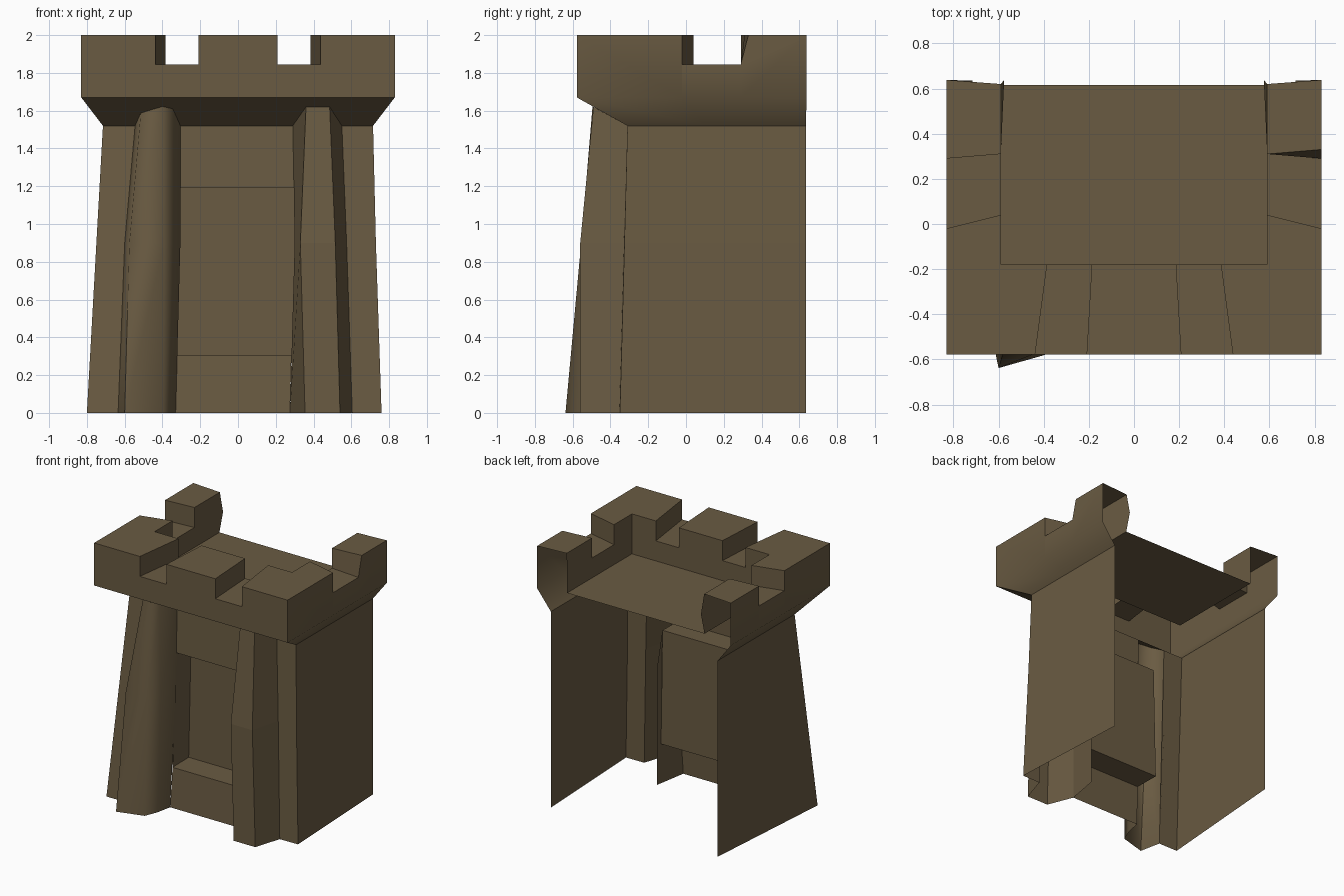
import bpy, math

if "Cube" in bpy.data.objects:
    bpy.data.objects.remove(bpy.data.objects["Cube"])

stone = bpy.data.materials.new("brown_stone")
stone.diffuse_color = (0.144, 0.105, 0.055, 1)
stone.use_nodes = True
stone.node_tree.nodes["Principled BSDF"].inputs["Base Color"].default_value = stone.diffuse_color


def make(name, faces, smooth=None):
    """Mesh object from a list of faces given as point tuples, sharing equal points."""
    index, polys = {}, []
    for f in faces:
        polys.append([index.setdefault(tuple(round(c, 4) for c in p), len(index)) for p in f])
    me = bpy.data.meshes.new(name)
    me.from_pydata(list(index), [], polys)
    me.materials.append(stone)
    ob = bpy.data.objects.new(name, me)
    bpy.context.collection.objects.link(ob)
    if smooth:
        bpy.ops.object.select_all(action='DESELECT')
        ob.select_set(True)
        bpy.context.view_layer.objects.active = ob
        bpy.ops.object.shade_smooth_by_angle(angle=math.radians(smooth))
    return ob


def loft(rows):
    """Quads between successive rows of points, rows going up, points left to right."""
    return [(a[i], a[i + 1], b[i + 1], b[i])
            for a, b in zip(rows, rows[1:]) for i in range(len(a) - 1)]


# Left wall and the flat strip beside the buttress
make("left_wall", loft([
    [(-0.715, 0.635, 0), (-0.8, -0.47, 0), (-0.635, -0.47, 0)],
    [(-0.715, 0.635, 1.52), (-0.715, -0.31, 1.52), (-0.545, -0.31, 1.52)]]))

# Rounded left buttress, three levels
make("left_buttress", loft([
    [(-0.635, -0.47, 0), (-0.6, -0.638, 0), (-0.395, -0.58, 0), (-0.355, -0.48, 0),
     (-0.33, -0.36, 0)],
    [(-0.6, -0.375, 0.9), (-0.575, -0.555, 0.9), (-0.39, -0.555, 0.9), (-0.335, -0.47, 0.9),
     (-0.305, -0.326, 0.9)],
    [(-0.545, -0.31, 1.52), (-0.515, -0.43, 1.588), (-0.4, -0.495, 1.622),
     (-0.345, -0.47, 1.61), (-0.305, -0.31, 1.52)]]), 75)

# Right wall with its flat-faced buttress
right = [
    [(0.275, -0.36, 0), (0.355, -0.56, 0), (0.54, -0.56, 0), (0.605, -0.352, 0),
     (0.76, -0.35, 0), (0.715, 0.635, 0)],
    [(0.30, -0.326, 0.9), (0.33, -0.56, 0.9), (0.515, -0.56, 0.9), (0.575, -0.328, 0.9),
     (0.73, -0.326, 0.9), (0.715, 0.635, 0.9)],
    [(0.29, -0.31, 1.52), (0.36, -0.49, 1.62), (0.485, -0.49, 1.62), (0.55, -0.31, 1.52),
     (0.715, -0.31, 1.52), (0.715, 0.635, 1.52)],
]
make("right_wall_and_buttress", loft(right))

# Front bay: sill, recessed panel, lintel (y, z, left x, right x)
bay = [(-0.36, 0, -0.33, 0.275), (-0.342, 0.305, -0.322, 0.283), (-0.14, 0.305, -0.325, 0.312),
       (-0.14, 1.19, -0.305, 0.30), (-0.32, 1.19, -0.305, 0.297), (-0.31, 1.52, -0.305, 0.29)]
make("front_bay", loft([[(l, y, z), (r, y, z)] for y, z, l, r in bay]))

# Jambs: left one lines the recess, right one runs down to the ground
make("left_jamb", [[(l, y, z) for y, z, l, r in bay[1:5]]])
make("right_jamb", loft([
    [(0.32, -0.10, 0), (0.275, -0.36, 0)],
    [(0.32, -0.10, 0.9), (0.30, -0.326, 0.9)],
    [(0.30, -0.14, 1.19), (0.297, -0.32, 1.19)]])[0:2])

# Parapet: stations of (outer xy, inner xy, wall-top xy) from right back round to left back
half = [
    ((0.83, 0.638), (0.59, 0.615), (0.715, 0.635)),
    ((0.83, 0.29), (0.59, 0.31), (0.715, 0.32)),
    ((0.83, -0.02), (0.59, 0.04), (0.715, 0.10)),
    ((0.83, -0.578), (0.59, -0.18), (0.715, -0.31)),
    ((0.438, -0.578), (0.385, -0.18), (0.377, -0.31)),
    ((0.21, -0.578), (0.187, -0.18), (0.181, -0.31)),
]
stations = half + [tuple((-x, y) for x, y in s) for s in reversed(half)]
GAPS = (1, 4, 6, 9)          # segments that are openings
TOP, LOW, FLOOR = 2.0, 1.845, 1.69


def section(s, top):
    (ox, oy), (ix, iy), (bx, by) = s
    if top == TOP and (ox, oy) == (0.83, 0.29):
        oy = 0.33            # leaning flank of the right rear merlon
    low_y = s[0][1]
    return [(bx, by, 1.52), (ox, low_y, 1.67), (ox, oy, top), (ix, iy, top), (ix, iy, FLOOR)]


faces = []
last = len(stations) - 2
for i in range(last + 1):
    top = LOW if i in GAPS else TOP
    a, b = section(stations[i], top), section(stations[i + 1], top)
    quads = [[a[k], a[k + 1], b[k + 1], b[k]] for k in range(4)]
    if i == 0:               # rear merlons: outer edge bends at the opening, inner end bulges
        quads[1].insert(3, section(stations[1], LOW)[2])
        quads[3].insert(1, (0.575, 0.638, LOW))
    if i == last:
        quads[3].insert(3, (-0.575, 0.638, LOW))
    faces += quads
    if i in GAPS:            # merlon flanks on both sides of the opening
        for s, flip in ((stations[i], False), (stations[i + 1], True)):
            hi, lo = section(s, TOP), section(s, LOW)
            flank = [lo[2], hi[2], hi[3], lo[3]]
            faces.append(flank[::-1] if flip else flank)

for f in faces:              # rear merlon tops are flush with the back at the inner corner
    for n, p in enumerate(f):
        if abs(p[1] - 0.615) < 1e-6 and p[2] == TOP:
            f[n] = (p[0], 0.62, TOP)
make("parapet", faces, 45)

# Roof platform
make("roof_platform", [[(-0.59, -0.18, FLOOR), (0.59, -0.18, FLOOR),
                        (0.59, 0.615, FLOOR), (-0.59, 0.615, FLOOR)]])
